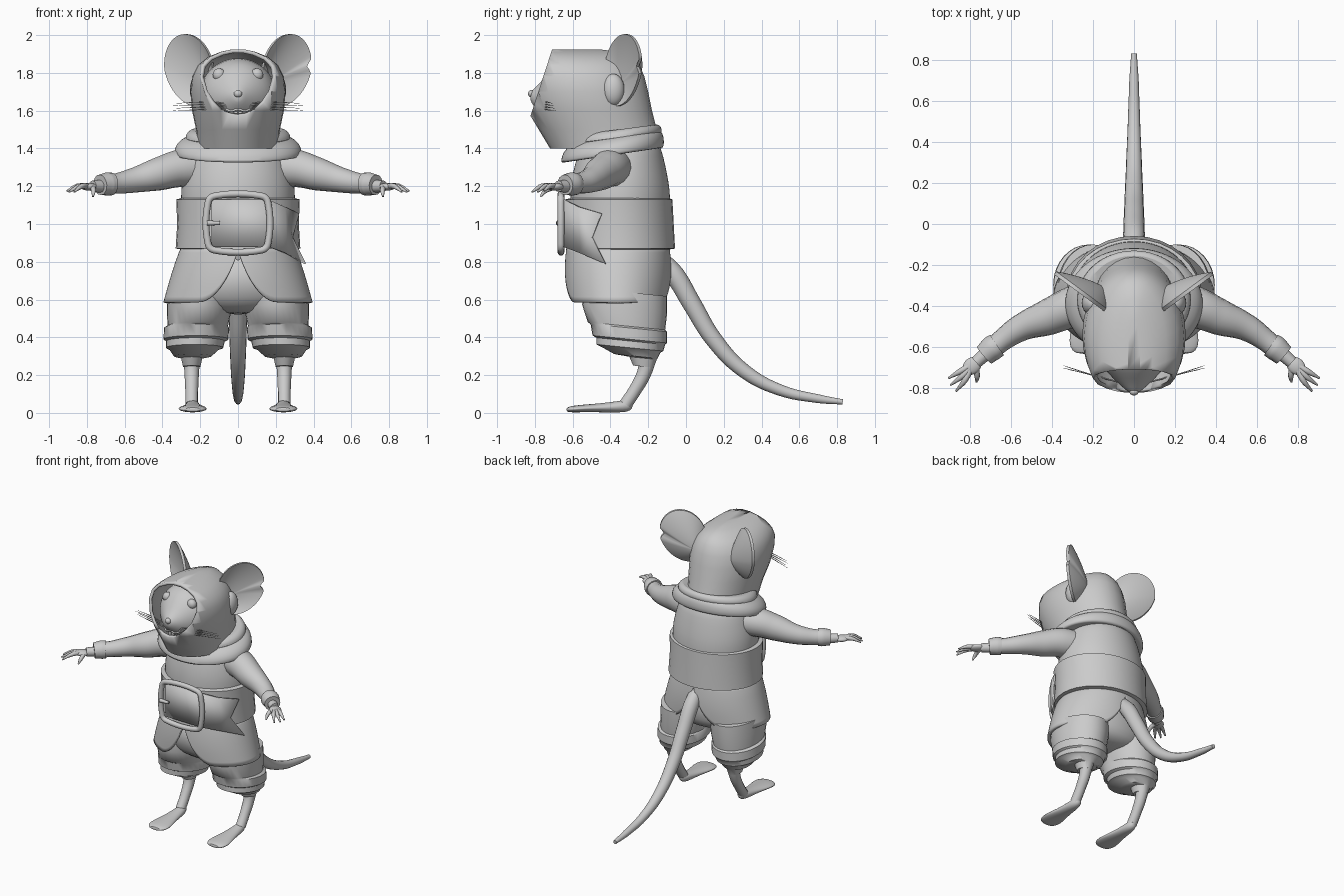
import bpy, bmesh, math
from mathutils import Vector

if "Cube" in bpy.data.objects:
    bpy.data.objects.remove(bpy.data.objects["Cube"])

GREY = bpy.data.materials.new("plain grey")
GREY.use_nodes = True
GREY.diffuse_color = (0.6, 0.6, 0.6, 1)
GREY.node_tree.nodes["Principled BSDF"].inputs["Base Color"].default_value = (0.6, 0.6, 0.6, 1)
SIDES = ((1, "left"), (-1, "right"))


def finish(ob, angle=40):
    bpy.ops.object.select_all(action="DESELECT")
    ob.select_set(True)
    bpy.context.view_layer.objects.active = ob
    ob.data.materials.clear()
    ob.data.materials.append(GREY)
    bpy.ops.object.shade_smooth_by_angle(angle=math.radians(angle))
    return ob


def from_bmesh(name, bm, subsurf=0, thickness=0):
    bmesh.ops.recalc_face_normals(bm, faces=bm.faces)
    me = bpy.data.meshes.new(name)
    bm.to_mesh(me)
    bm.free()
    ob = bpy.data.objects.new(name, me)
    bpy.context.collection.objects.link(ob)
    if thickness:
        mod = ob.modifiers.new("Thickness", "SOLIDIFY")
        mod.thickness, mod.offset = thickness, -1
    if subsurf:
        mod = ob.modifiers.new("Smooth", "SUBSURF")
        mod.levels = mod.render_levels = subsurf
    return finish(ob, 60 if subsurf else 40)


def bridge(rings, caps=True):
    bm = bmesh.new()
    vs = [[bm.verts.new(p) for p in r] for r in rings]
    n = len(vs[0])
    for a, b in zip(vs, vs[1:]):
        for i in range(n):
            bm.faces.new((a[i], a[(i + 1) % n], b[(i + 1) % n], b[i]))
    if caps:
        bm.faces.new(vs[0])
        bm.faces.new(vs[-1])
    return bm


def oval(z, rx, front, back, cx=0, tilt=0, n=32):
    """Level ring between a front and a back y, optionally tilted."""
    cy, ry = (front + back) / 2, (back - front) / 2
    pts = []
    for i in range(n):
        a = math.tau * i / n
        dy = ry * math.sin(a)
        pts.append(Vector((cx + rx * math.cos(a), cy + dy, z + tilt * dy)))
    return pts


def upright(y, rx, zc, rz, cx=0, n=24):
    return [Vector((cx + rx * math.cos(math.tau * i / n), y, zc + rz * math.sin(math.tau * i / n)))
            for i in range(n)]


def tube(name, pts, radii, closed=False, sides=4):
    cu = bpy.data.curves.new(name, "CURVE")
    cu.dimensions, cu.bevel_depth, cu.bevel_resolution = "3D", 1, sides
    cu.resolution_u, cu.use_fill_caps = 6, True
    sp = cu.splines.new("BEZIER")
    sp.bezier_points.add(len(pts) - 1)
    sp.use_cyclic_u = closed
    for bp, p, r in zip(sp.bezier_points, pts, radii):
        bp.co, bp.radius = p, r
        bp.handle_left_type = bp.handle_right_type = "AUTO"
    ob = bpy.data.objects.new(name, cu)
    bpy.context.collection.objects.link(ob)
    bpy.ops.object.select_all(action="DESELECT")
    ob.select_set(True)
    bpy.context.view_layer.objects.active = ob
    bpy.ops.object.convert(target="MESH")
    return finish(bpy.context.object)


def ball(name, loc, size):
    bpy.ops.mesh.primitive_uv_sphere_add(segments=20, ring_count=12, location=loc)
    ob = bpy.context.object
    ob.name, ob.scale = name, size
    return finish(ob)


# Tunic body, belt and pants hips
from_bmesh("tunic", bridge([oval(.86, .30, -.61, -.08), oval(1.14, .305, -.615, -.08),
                             oval(1.22, .30, -.61, -.09), oval(1.32, .275, -.59, -.11),
                             oval(1.4, .25, -.56, -.13), oval(1.46, .2, -.54, -.16)]), 1)
from_bmesh("belt", bridge([oval(.865, .30, -.6, -.09), oval(.87, .33, -.635, -.058),
                            oval(1.0, .322, -.64, -.065), oval(1.13, .327, -.64, -.072),
                            oval(1.14, .29, -.6, -.1)]))
from_bmesh("pants_hips", bridge([oval(.86, .28, -.58, -.1), oval(.65, .35, -.57, -.1),
                                  oval(.57, .31, -.52, -.12), oval(.52, .16, -.44, -.18)]), 1)

# Tunic skirt, with a curved opening at the front and the back
rings = []
for t in (0, .12, .3, .5, .7, .9, 1):
    ring = []
    for p in oval(0, 1, -1, 1, n=96):
        hem = .585 + .275 * max(0, 1 - abs(p.x * .39) / .21) ** 2
        z = .885 + (hem - .885) * t
        f = min(1, (.885 - z) / .3)
        ring.append((p.x * (.295 + .1 * f ** .8), -.36 + p.y * (.272 + .012 * math.sin(f * 3)), z))
    rings.append(ring)
from_bmesh("tunic_skirt", bridge(rings, False), 0, .02)

# Shoulder cape and rolled cowl
from_bmesh("cape", bridge([oval(z, r, f, b, 0, .15) for z, r, f, b in (
    (1.375, .27, -.6, -.17), (1.36, .33, -.655, -.125), (1.37, .34, -.665, -.115),
    (1.42, .335, -.655, -.115), (1.46, .28, -.61, -.13), (1.475, .22, -.56, -.16))]), 1)
from_bmesh("cowl_roll", bridge([oval(z, r, f, b, 0, .13) for z, r, f, b in (
    (1.43, .26, -.59, -.14), (1.455, .285, -.62, -.125), (1.485, .27, -.61, -.13),
    (1.505, .24, -.58, -.15), (1.49, .2, -.54, -.19))]), 1)

# Head and snout
from_bmesh("head", bridge([upright(*r) for r in (
    (-.825, .018, 1.675, .02), (-.81, .04, 1.67, .042), (-.775, .08, 1.665, .08),
    (-.73, .125, 1.672, .128), (-.68, .17, 1.68, .17), (-.61, .205, 1.672, .205),
    (-.5, .215, 1.67, .215), (-.4, .17, 1.67, .18))]), 1)
ball("nose", (0, -.818, 1.69), (.022, .018, .02))
tube("mouth", [(-.07, -.762, 1.612), (-.035, -.787, 1.598), (0, -.79, 1.608),
               (.035, -.787, 1.598), (.07, -.762, 1.612)], [.006] * 5)

# Hood, cut along a leaning plane to open the face
bm = bridge([oval(*r) for r in (
    (1.4, .215, -.72, -.13), (1.5, .222, -.78, -.155), (1.6, .243, -.84, -.18),
    (1.7, .252, -.88, -.2), (1.78, .243, -.9, -.22), (1.84, .213, -.92, -.245),
    (1.885, .158, -.93, -.285), (1.912, .09, -.93, -.36), (1.925, .03, -.9, -.46))])
bmesh.ops.bisect_plane(bm, geom=bm.verts[:] + bm.edges[:] + bm.faces[:],
                       plane_co=(0, -.72, 1.89), plane_no=(0, -.43, .14), clear_outer=False)
front = [v for v in bm.verts if (v.co.y + .72) * -.43 + (v.co.z - 1.89) * .14 > 1e-4]
bmesh.ops.delete(bm, geom=front, context="VERTS")
from_bmesh("hood", bm, 0, .02)


# Cupped ears; the left one has a torn notch
def ear(side, word):
    outline = []
    for i in range(64):
        a = math.tau * i / 64
        s, h = .125 * math.cos(a), .19 * math.sin(a)
        if side > 0:
            s *= 1 - .22 * max(0, 1 - abs(a - .12) / .2)
        outline.append((s + .10 * h * (1 if h > 0 else 2), h))
    base = (-.06, -.07)
    rings = []
    for back in (0, 1):
        for k in ((.06, .35, .6, .8, .93, 1) if not back else (1, .95, .8, .55, .3, .06)):
            ring = []
            for s, h in outline:
                u, v = base[0] + (s - base[0]) * k, base[1] + (h - base[1]) * k
                d = .045 * (1 - k * k) + (.018 + .035 * (1 - k) if back else 0)
                ring.append((side * (.262 + u * 1.02 + d * -.62), -.34 + u * .75 + d * .78, 1.815 + v))
            rings.append(ring)
    from_bmesh(word + "_ear", bridge(rings))
    ball(word + "_ear_root", (side * .205, -.385, 1.71), (.05, .06, .085))


# Belt buckle with its prong and the forked strap end
corners = []
for cx, cz, a0 in ((1, 1, 0), (-1, 1, 90), (-1, -1, 180), (1, -1, 270)):
    for da in (0, 45, 90):
        a = math.radians(a0 + da)
        corners.append((cx * .115 + .045 * math.cos(a), -.662, 1.005 + cz * .1 + .045 * math.sin(a)))
tube("buckle_frame", corners, [.018] * len(corners), True)
tube("buckle_prong", [(-.165, -.675, 1.005), (-.095, -.675, 1.005)], [.014, .01])
bm = bmesh.new()
strap = [(-.14, -.645, 1.13), (.16, -.652, 1.13), (.25, -.57, 1.09), (.325, -.45, 1.055),
         (.29, -.5, .93), (.36, -.43, .79), (.26, -.56, .845), (.16, -.652, .88), (-.14, -.645, .88)]
vs = [bm.verts.new(p) for p in strap]
for f in ((0, 1, 7, 8), (1, 2, 6, 7), (2, 3, 4), (2, 4, 6), (4, 5, 6)):
    bm.faces.new([vs[i] for i in f])
from_bmesh("belt_strap_end", bm, 0, .012)

# Paired parts
for side, word in SIDES:
    ear(side, word)
    ball(word + "_eye", (side * .1, -.682, 1.79), (.034, .03, .034))
    bpy.ops.mesh.primitive_cube_add(size=1, location=(side * .012, -.775, 1.56))
    tooth = bpy.context.object
    tooth.name, tooth.scale = word + "_tooth", (.02, .012, .07)
    finish(tooth)
    for k in range(4):
        z = 1.6 + .013 * k
        tube(f"{word}_whisker_{k}", [(side * .06, -.775, 1.615 + .008 * k), (side * .19, -.74, z + .006),
             (side * (.345 - .02 * (k % 2)), -.69 - .006 * k, z)], [.004, .003, .001], sides=1)

    # Sleeve, cuff and hand
    def m(x, y, z):
        return (side * x, y, z)
    tube(word + "_sleeve", [m(.14, -.36, 1.29), m(.3, -.405, 1.295), m(.42, -.455, 1.265),
         m(.55, -.505, 1.232), m(.64, -.565, 1.215), m(.7, -.615, 1.21)],
         [.10, .10, .088, .066, .054, .05], sides=6)
    tube(word + "_cuff", [m(.668, -.59, 1.212), m(.69, -.605, 1.212), m(.73, -.64, 1.207)],
         [.06, .062, .054], sides=6)
    tube(word + "_wrist", [m(.72, -.63, 1.2), m(.77, -.675, 1.2)], [.034, .03])
    palm = ball(word + "_palm", m(.79, -.692, 1.197), (.05, .04, .02))
    palm.rotation_euler.z = side * -.7
    for k, (x, y, z) in enumerate(((.905, -.752, 1.175), (.895, -.785, 1.17), (.868, -.815, 1.17))):
        tube(f"{word}_finger_{k}", [m(.80, -.69 - .012 * k, 1.2),
             m(.85 - .012 * k, -.72 - .022 * k, 1.2), m(x, y, z)], [.016, .014, .005], sides=3)
    tube(word + "_thumb", [m(.77, -.70, 1.195), m(.765, -.745, 1.175), m(.768, -.77, 1.145)],
         [.016, .013, .005], sides=3)

    # Gathered pant leg with stepped bands
    from_bmesh(word + "_pant_leg", bridge([oval(z, r, f, b, side * c, -.1) for z, c, r, f, b in (
        (.64, .2, .17, -.54, -.1), (.55, .205, .172, -.55, -.1), (.46, .213, .16, -.52, -.11),
        (.45, .22, .172, -.505, -.1), (.39, .222, .172, -.495, -.1), (.38, .225, .155, -.475, -.11),
        (.345, .23, .152, -.475, -.12), (.335, .233, .13, -.45, -.135), (.3, .24, .1, -.38, -.15),
        (.29, .245, .056, -.3, -.155), (.245, .245, .046, -.28, -.17))]))

    # Shin and long foot
    tube(word + "_shin", [m(.245, -.2, .3), m(.245, -.222, .21), m(.245, -.27, .12), m(.245, -.32, .045)],
         [.046, .038, .034, .034])
    from_bmesh(word + "_foot", bridge([upright(y, r, z, h, side * .24) for y, r, z, h in (
        (-.28, .018, .045, .022), (-.31, .034, .038, .034), (-.36, .042, .032, .03),
        (-.45, .052, .027, .024), (-.54, .076, .024, .02), (-.6, .076, .02, .018),
        (-.635, .045, .017, .012))]), 1)

# Tail
tube("tail", [(0, -.14, .82), (0, -.06, .73), (0, .03, .58), (0, .15, .385), (0, .31, .22),
              (0, .5, .12), (0, .7, .075), (0, .83, .058)],
     [.045, .053, .05, .045, .038, .03, .023, .014], sides=6)
